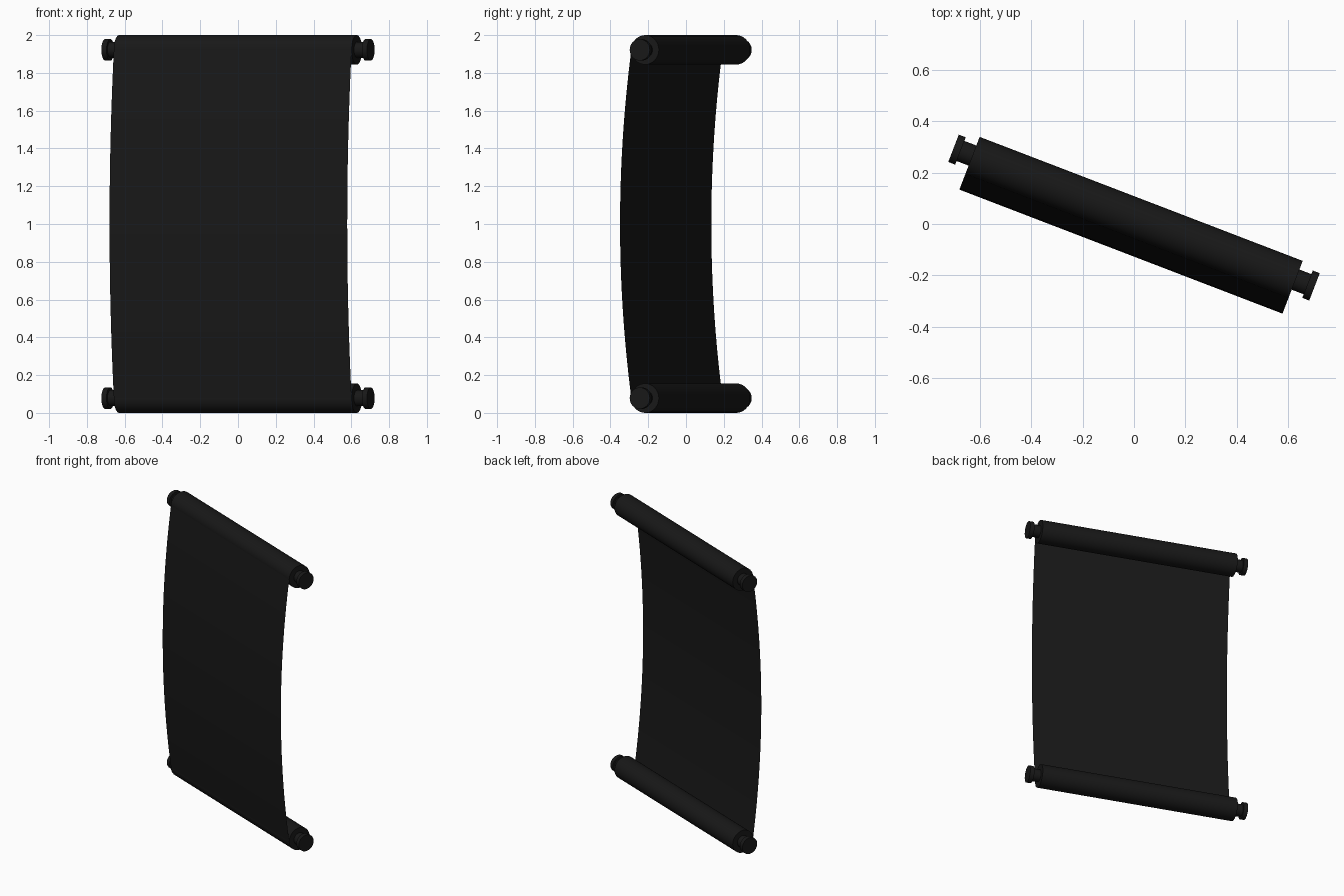
import bpy, bmesh
from math import radians, pi, cos, sin
from mathutils import Matrix

if "Cube" in bpy.data.objects:
    bpy.data.objects.remove(bpy.data.objects["Cube"])

HALF = 0.674      # half width of paper
R = 0.078         # roll radius
BULGE = 0.064     # forward bow of the hanging sheet
PLACE = Matrix.Translation((0, 0.025, 0)) @ Matrix.Rotation(radians(-21), 4, 'Z')

black = bpy.data.materials.new("black")
black.diffuse_color = (0.009, 0.009, 0.009, 1)
black.use_nodes = True
black.node_tree.nodes["Principled BSDF"].inputs["Base Color"].default_value = black.diffuse_color


def finish(name, bm):
    bmesh.ops.recalc_face_normals(bm, faces=bm.faces)
    bm.transform(PLACE)
    me = bpy.data.meshes.new(name)
    bm.to_mesh(me)
    bm.free()
    ob = bpy.data.objects.new(name, me)
    bpy.context.collection.objects.link(ob)
    me.materials.append(black)
    bpy.ops.object.select_all(action='DESELECT')
    bpy.context.view_layer.objects.active = ob
    ob.select_set(True)
    bpy.ops.object.shade_smooth_by_angle(angle=radians(35))
    return ob


def lathe(name, profile, z, segs=32):
    """Revolve (x, radius) points around a horizontal axis at height z."""
    bm = bmesh.new()
    rings = [[bm.verts.new((x, r * cos(2 * pi * i / segs), z + r * sin(2 * pi * i / segs)))
              for i in range(segs)] for x, r in profile]
    for a, b in zip(rings, rings[1:]):
        for i in range(segs):
            j = (i + 1) % segs
            bm.faces.new((a[i], a[j], b[j], b[i]))
    bm.faces.new(rings[0])
    bm.faces.new(rings[-1])
    return finish(name, bm)


# Rolled paper and knobbed handles, top and bottom
for tag, z in (("bottom", R), ("top", 2 - R)):
    lathe(tag + "_roll", [(-HALF, R), (HALF, R)], z)
    for side, s in (("left", -1), ("right", 1)):
        lathe(f"{tag}_{side}_handle",
              [(s * HALF, 0.042), (s * 0.724, 0.042), (s * 0.724, 0.057), (s * 0.753, 0.057)], z)

# Hanging sheet bowed toward the front
bm = bmesh.new()
N = 32
rows = []
for i in range(N + 1):
    t = 2 * i / N - 1
    y = -R - BULGE * (1 - t * t)
    rows.append([bm.verts.new((x, y, 1 + t * (1 - R))) for x in (-HALF, HALF)])
for a, b in zip(rows, rows[1:]):
    bm.faces.new((a[0], a[1], b[1], b[0]))
finish("sheet", bm)
